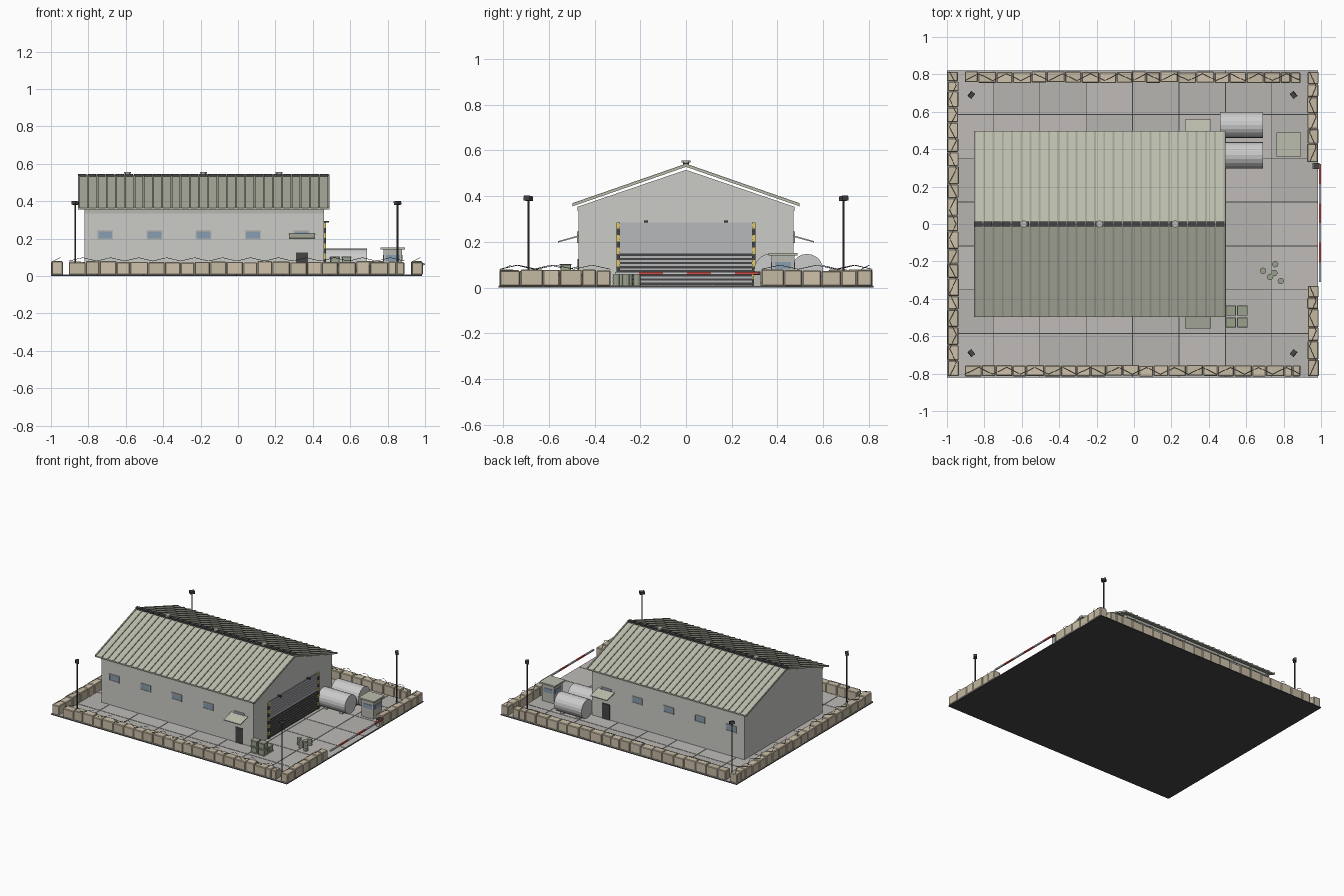
import bpy, bmesh, math, random
from mathutils import Matrix, Vector

if "Cube" in bpy.data.objects:
    bpy.data.objects.remove(bpy.data.objects["Cube"])

random.seed(4)


def mat(name, r, g, b):
    m = bpy.data.materials.new(name)
    m.diffuse_color = (r, g, b, 1)
    m.use_nodes = True
    m.node_tree.nodes["Principled BSDF"].inputs["Base Color"].default_value = m.diffuse_color
    return m


WALL = mat("wall_grey", .60, .60, .57)
TRIM = mat("trim_grey", .48, .48, .44)
ROOF = mat("roof_green", .50, .51, .42)
SEAM = mat("seam_green", .36, .37, .30)
DARK = mat("dark_metal", .06, .06, .06)
GLASS = mat("glass_blue", .25, .34, .44)
TAN1 = mat("barrier_tan", .62, .54, .41)
TAN2 = mat("barrier_tan_dark", .55, .48, .36)
PAVE1 = mat("paving_light", .52, .50, .48)
PAVE2 = mat("paving_dark", .47, .46, .44)
STEEL = mat("tank_steel", .68, .69, .66)
DOOR = mat("shutter_grey", .47, .48, .50)
YELLOW = mat("hazard_yellow", .75, .58, .15)
RED = mat("barrier_red", .65, .08, .07)
WHITE = mat("barrier_white", .85, .85, .83)
OLIVE = mat("olive", .32, .36, .26)


def finish(name, bm, m):
    me = bpy.data.meshes.new(name)
    bmesh.ops.recalc_face_normals(bm, faces=bm.faces)
    bm.to_mesh(me)
    bm.free()
    me.materials.append(m)
    ob = bpy.data.objects.new(name, me)
    bpy.context.collection.objects.link(ob)
    return ob


def boxes(name, spans, m, bevel=0):
    """Each span is (x0, x1, y0, y1, z0, z1); all go into one object."""
    bm = bmesh.new()
    for x0, x1, y0, y1, z0, z1 in spans:
        bmesh.ops.create_cube(bm, size=1, matrix=Matrix.Translation(
            ((x0 + x1) / 2, (y0 + y1) / 2, (z0 + z1) / 2)) @ Matrix.Diagonal(
            (x1 - x0, y1 - y0, z1 - z0, 1)))
    ob = finish(name, bm, m)
    if bevel:
        mod = ob.modifiers.new("bevel", 'BEVEL')
        mod.width, mod.segments = bevel, 1
    return ob


def prisms(name, profile, ranges, m):
    """Extrude a (y, z) profile along x over each range."""
    bm = bmesh.new()
    for x0, x1 in ranges:
        f = bm.faces.new([bm.verts.new((x0, y, z)) for y, z in profile])
        g = bmesh.ops.extrude_face_region(bm, geom=[f])["geom"]
        bmesh.ops.translate(bm, vec=(x1 - x0, 0, 0),
                            verts=[v for v in g if isinstance(v, bmesh.types.BMVert)])
    return finish(name, bm, m)


def cylinders(name, items, m, sides=12):
    """Each item is (start, end, radius)."""
    bm = bmesh.new()
    for a, b, r in items:
        a, b = Vector(a), Vector(b)
        rot = (b - a).to_track_quat('Z', 'Y').to_matrix().to_4x4()
        bmesh.ops.create_cone(bm, cap_ends=True, segments=sides, radius1=r, radius2=r,
                              depth=(b - a).length, matrix=Matrix.Translation((a + b) / 2) @ rot)
    return finish(name, bm, m)


# Paved ground slab
boxes("base_slab", [(-1, .985, -.82, .82, 0, .006)], DARK)
tiles = ([], [])
dx, dy = 1.985 / 8, 1.64 / 7
for i in range(8):
    for j in range(7):
        x, y = -1 + i * dx, -.82 + j * dy
        random.choice(tiles).append((x + .002, x + dx - .002, y + .002, y + dy - .002, .001, .009))
boxes("paving_light", tiles[0], PAVE1)
boxes("paving_dark", tiles[1], PAVE2)

# Hangar body with gable ends
prisms("hangar_walls", [(-.47, .006), (.47, .006), (.47, .355), (0, .515), (-.47, .355)],
       [(-.82, .46)], WALL)
boxes("eave_trim", [(-.82, .46, s * .47 - .004, s * .47 + .004, .335, .355) for s in (-1, 1)], TRIM)

# Roof slopes with standing seams
for s, side in ((-1, "front"), (1, "back")):
    prisms("roof_" + side, [(0, .528), (s * .497, .355), (s * .497, .364), (0, .537)],
           [(-.855, .488)], ROOF)
    seams = [-.855 + k * 1.333 / 27 for k in range(28)]
    prisms("roof_seams_" + side, [(0, .536), (s * .497, .363), (s * .497, .369), (0, .542)],
           [(x, x + .01) for x in seams], SEAM)

# Ridge cap and roof vents
boxes("ridge_cap", [(-.855 + k * .0497, -.855 + k * .0497 + .046, -.013, .013, .53, .546)
                    for k in range(27)], DARK)
vents = (-.59, -.185, .22)
cylinders("roof_vents", [((x, 0, .53), (x, 0, .55), .013) for x in vents], SEAM)
cylinders("roof_vent_caps", [((x, 0, .548), (x, 0, .556), .019) for x in vents], TRIM)

# Side windows, doors and awnings, mirrored on both long walls
wins = (-.71, -.447, -.185, .08, .34)
for s, side in ((-1, "front"), (1, "back")):
    def wall_boxes(name, rects, out, m):
        boxes(name + "_" + side, [(x0, x1, min(s * .468, s * out), max(s * .468, s * out), z0, z1)
                                  for x0, x1, z0, z1 in rects], m)
    frame = []
    for x in wins:
        frame += [(x - .043, x + .043, .239, .245), (x - .043, x + .043, .194, .2),
                  (x - .043, x - .037, .2, .239), (x + .037, x + .043, .2, .239)]
    wall_boxes("window_frames", frame, .476, TRIM)
    wall_boxes("window_glass", [(x - .037, x + .037, .2, .239) for x in wins], .473, GLASS)
    wall_boxes("side_door", [(.31, .373, .009, .125)], .475, DARK)
    prisms("awning_" + side, [(s * .468, .222), (s * .56, .197), (s * .56, .203), (s * .468, .229)],
           [(.272, .412)], ROOF)

# Roller shutter: plain upper part, ribbed lower part
boxes("shutter_panel", [(.455, .463, -.288, .288, .009, .285)], DOOR)
boxes("shutter_ribs_lower", [(.46, .468, -.288, .288, .012 + k * .018, .022 + k * .018)
                             for k in range(8)], DARK)
boxes("shutter_ribs_upper", [(.46, .466, -.288, .288, .158 + k * .018, .171 + k * .018)
                             for k in range(7)], DOOR)

# Striped door jambs and lights above the door
for parity, m, n in ((0, DARK, "jamb_black"), (1, YELLOW, "jamb_yellow")):
    boxes(n, [(.458, .47, y - .008, y + .008, .009 + k * .0276, .009 + (k + 1) * .0276)
              for y in (-.297, .297) for k in range(parity, 10, 2)], m)
boxes("door_lights", [(.458, .486, y - .008, y + .008, .285, .294) for y in (-.175, .175)], DARK)

# Perimeter barrier blocks
blocks = ([], [])


def wall_row(a, b, fixed, along_x):
    cuts = [a]
    while b - cuts[-1] > .14:
        cuts.append(cuts[-1] + random.uniform(.07, .1))
    cuts += [(cuts[-1] + b) / 2, b]
    for u, v in zip(cuts, cuts[1:]):
        j, h = random.uniform(-.003, .003), random.uniform(.072, .08)
        f0, f1 = fixed - .029 + j, fixed + .029 + j
        span = (u + .001, v - .001, f0, f1) if along_x else (f0, f1, u + .001, v - .001)
        random.choice(blocks).append(span + (.006, h))


rows = [(-.905, .89, -.785, True), (-.905, .89, .785, True), (-.815, .815, -.968, False),
        (-.815, -.33, .956, False), (.33, .815, .956, False)]
for r in rows:
    wall_row(*r)
boxes("barrier_blocks_light", blocks[0], TAN1, .004)
boxes("barrier_blocks_dark", blocks[1], TAN2, .004)

# Zigzag wire on top of the barriers
cu = bpy.data.curves.new("barrier_wire", 'CURVE')
cu.dimensions, cu.bevel_depth, cu.bevel_resolution = '3D', .0013, 0
for a, b, f, along_x in rows:
    n = max(4, round((b - a) / .075))
    sp = cu.splines.new('POLY')
    sp.points.add(n)
    for k in range(n + 1):
        t, w = a + (b - a) * k / n, f + (.018 if k % 2 else -.018)
        z = .098 if k % 2 else .08
        sp.points[k].co = (t, w, z, 1) if along_x else (w, t, z, 1)
wire = bpy.data.objects.new("barrier_wire", cu)
cu.materials.append(DARK)
bpy.context.collection.objects.link(wire)

# Corner floodlight masts
for i, (x, y) in enumerate([(x, y) for x in (-.87, .853) for y in (-.69, .69)]):
    cylinders(f"light_mast_{i}", [((x, y, .006), (x, y, .385), .0045)], DARK, 8)
    head = boxes(f"light_head_{i}", [(-.012, .012, -.017, .017, -.01, .01)], DARK)
    head.location = (x, y, .39)
    head.rotation_euler = (0, .15, math.atan2(-y, -x))

# Fuel tanks lying on saddles
tanks = (.368, .53)
ob = cylinders("fuel_tanks", [((.46, y, .077), (.69, y, .077), .07) for y in tanks], STEEL, 20)
boxes("tank_saddles", [(x - .012, x + .012, y - .045, y + .045, .006, .03)
                       for y in tanks for x in (.51, .64)], TRIM)

# Guard booth
boxes("booth_body", [(.778, .877, .375, .475, .006, .141)], TRIM)
boxes("booth_roof", [(.762, .892, .36, .488, .141, .152)], ROOF)
boxes("booth_windows", [(.79, .865, .372, .478, .08, .112), (.775, .88, .39, .46, .08, .112)], GLASS)

# Supply crates, a second layer on the front pair
crates, straps = [], []
for x in (.49, .552):
    for y, z in ((-.553, .009), (-.49, .009), (-.553, .057)):
        crates.append((x + .003, x + .053, y + .003, y + .05, z, z + .047))
        for e in (z, z + .041):
            straps.append((x, x + .056, y, y + .053, e, e + .006))
boxes("crates", crates, OLIVE, .003)
boxes("crate_rims", straps, SEAM, .002)

# Oil drums with rims
drums = [(.69, -.25), (.755, -.215), (.75, -.262), (.728, -.283), (.785, -.305)]
cylinders("drums", [((x, y, .009), (x, y, .058), .0155) for x, y in drums], OLIVE)
cylinders("drum_rims", [((x, y, z), (x, y, z + .004), .017)
                        for x, y in drums for z in (.009, .024, .04, .054)], SEAM)

# Gate arm with red and white bands, and its post
boxes("gate_post", [(.955, .985, .295, .325, .006, .058)], TRIM)
for parity, m, n in ((0, WHITE, "gate_arm_white"), (1, RED, "gate_arm_red")):
    boxes(n, [(.988, .999, -.31 + k * .105, -.31 + (k + 1) * .105, .058, .068)
              for k in range(parity, 6, 2)], m)
boxes("gate_pivot", [(.96, .992, .295, .325, .055, .07)], DARK)
